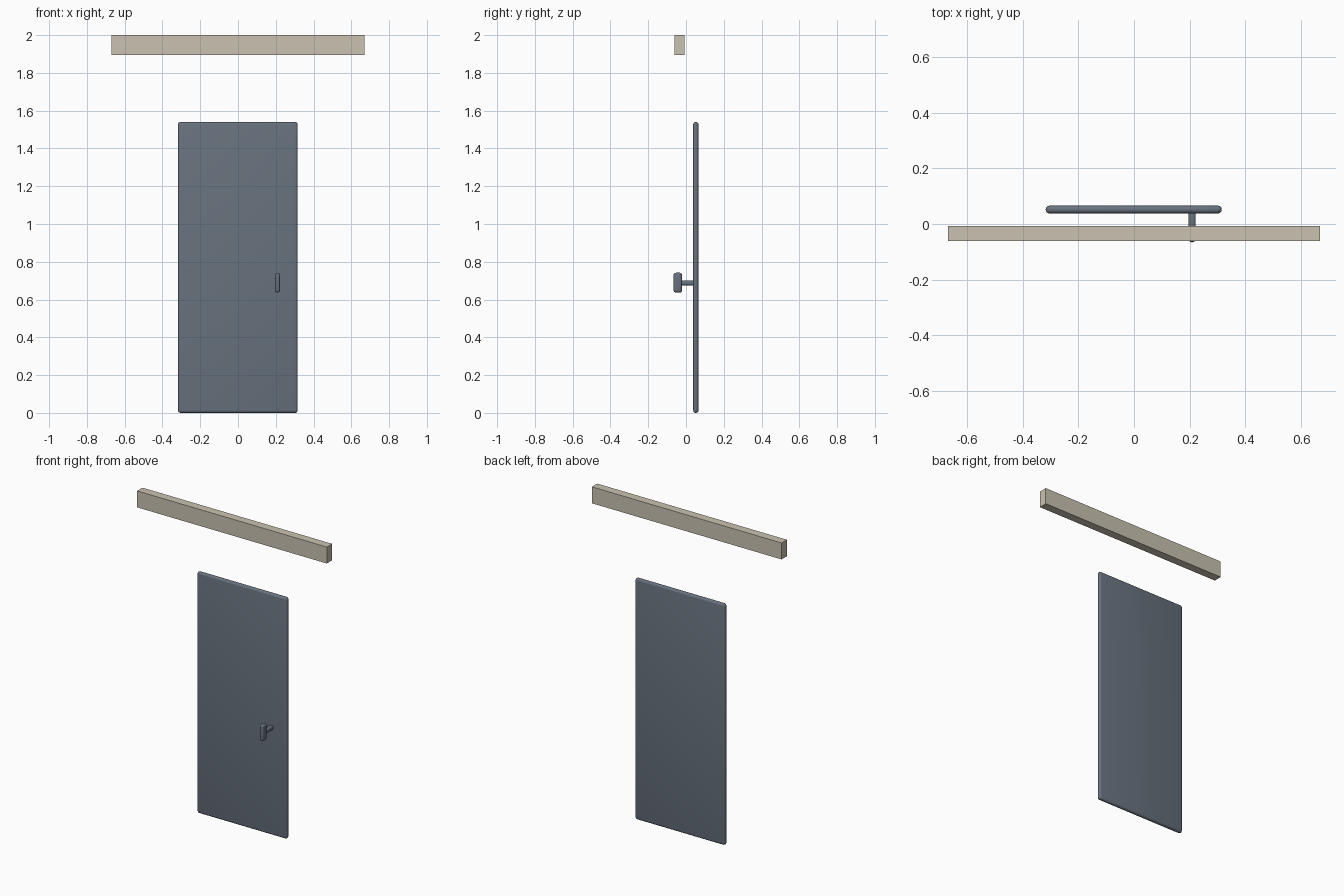
import bpy
import bmesh

if "Cube" in bpy.data.objects:
    bpy.data.objects.remove(bpy.data.objects["Cube"])


def material(name, srgb):
    mat = bpy.data.materials.new(name)
    lin = [((c / 255 + 0.055) / 1.055) ** 2.4 for c in srgb]
    mat.diffuse_color = (*lin, 1.0)
    mat.use_nodes = True
    mat.node_tree.nodes["Principled BSDF"].inputs["Base Color"].default_value = mat.diffuse_color
    return mat


slate = material("slate grey", (104, 114, 126))
cream = material("warm cream", (202, 194, 177))


def box(name, low, high, mat, radius=0.0, segments=4):
    """Box between two corners, with optional rounded edges."""
    size = [h - l for l, h in zip(low, high)]
    bm = bmesh.new()
    bmesh.ops.create_cube(bm, size=1)
    bmesh.ops.scale(bm, vec=size, verts=bm.verts)
    mesh = bpy.data.meshes.new(name)
    bm.to_mesh(mesh)
    bm.free()
    mesh.materials.append(mat)
    obj = bpy.data.objects.new(name, mesh)
    obj.location = [(l + h) / 2 for l, h in zip(low, high)]
    bpy.context.collection.objects.link(obj)
    if radius:
        bevel = obj.modifiers.new("rounded edges", "BEVEL")
        bevel.width = radius
        bevel.segments = segments
        bpy.ops.object.select_all(action="DESELECT")
        obj.select_set(True)
        bpy.context.view_layer.objects.active = obj
        bpy.ops.object.modifier_apply(modifier=bevel.name)
        bpy.ops.object.shade_smooth_by_angle()
    return obj


# Header beam floating above the door
box("header_beam", (-0.67, -0.061, 1.895), (0.67, -0.007, 2.0), cream)

# Door slab with fully rounded rim
box("door_panel", (-0.318, 0.038, 0.0), (0.316, 0.066, 1.54), slate, 0.0135)

# Pull handle: short stem and upright grip
box("handle_stem", (0.196, -0.026, 0.675), (0.222, 0.045, 0.702), slate, 0.009)
box("handle_grip", (0.196, -0.066, 0.637), (0.222, -0.021, 0.742), slate, 0.0125)
